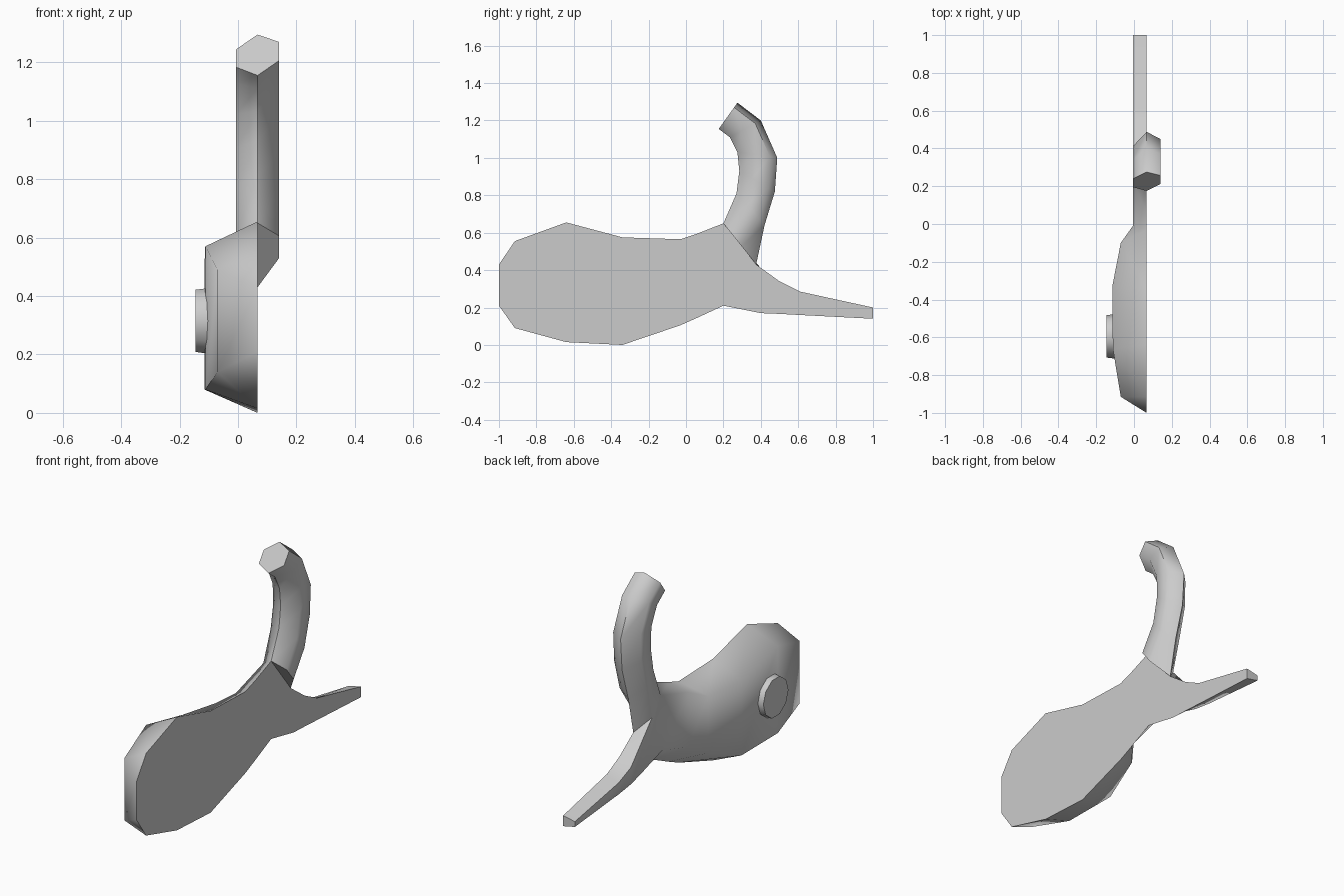
import bpy, bmesh, math
from mathutils import Vector, Matrix

cube = bpy.data.objects.get("Cube")
if cube:
    bpy.data.objects.remove(cube)

MID = 0.067                      # plane of the flat side
SIDE, OUTER = -0.006, 0.14       # sides of the neck

grey = bpy.data.materials.new("light_grey")
grey.use_nodes = True
COLOUR = (0.6, 0.6, 0.6, 1)
grey.diffuse_color = COLOUR
grey.node_tree.nodes["Principled BSDF"].inputs["Base Color"].default_value = COLOUR


def finish(bm, name, angle):
    bmesh.ops.remove_doubles(bm, verts=bm.verts, dist=0.0005)
    bmesh.ops.recalc_face_normals(bm, faces=bm.faces)
    mesh = bpy.data.meshes.new(name)
    bm.to_mesh(mesh)
    bm.free()
    mesh.materials.append(grey)
    ob = bpy.data.objects.new(name, mesh)
    bpy.context.collection.objects.link(ob)
    bpy.ops.object.select_all(action="DESELECT")
    ob.select_set(True)
    bpy.context.view_layer.objects.active = ob
    bpy.ops.object.shade_smooth_by_angle(angle=math.radians(angle))


def face(bm, points):
    bm.faces.new([bm.verts.new(p) for p in points])


def loft(bm, rings):
    for r, s in zip(rings, rings[1:]):
        n = len(r)
        for i in range(n):
            j = (i + 1) % n
            face(bm, (r[i], r[j], s[j], s[i]))


def half_ring(y, top, bottom, side_y, side_x, side_top, side_bottom):
    return [Vector(p) for p in ((MID, y, top), (side_x, side_y, side_top),
                                (side_x, side_y, side_bottom), (MID, y, bottom))]


def neck_ring(front, back, outer=(0.36, 0.82), inner=(0.2, 0.64)):
    a, d = Vector((MID, *front)), Vector((MID, *back))

    def at(t, x):
        p = a.lerp(d, t)
        p.x = x
        return p
    return [a, at(outer[0], OUTER), at(outer[1], OUTER), d,
            at(inner[1], SIDE), at(inner[0], SIDE)]


bm = bmesh.new()

# Curved six-sided neck
neck = [neck_ring((0.2, 0.65), (0.375, 0.43), outer=(0.2, 0.55))]
neck += [neck_ring(f, b) for f, b in (
    ((0.27, 0.81), (0.42, 0.64)),
    ((0.285, 0.93), (0.475, 0.82)),
    ((0.275, 1.03), (0.488, 1.0)),
    ((0.235, 1.11), (0.4, 1.2)),
    ((0.175, 1.155), (0.275, 1.295)))]
loft(bm, neck)
face(bm, neck[-1])
a, b, c, d, c_in, b_in = neck[0]
face(bm, (a, b, c, d))

# Junction between body, neck and tail
f, g = Vector((MID, 0.2, 0.21)), Vector((MID, 0.4, 0.17))
q, s = Vector((SIDE, 0.22, 0.29)), Vector((SIDE, 0.41, 0.23))
face(bm, (a, d, g, f))
face(bm, (b_in, c_in, s, q))
face(bm, (f, q, s, g))

# Half-rounded body, flat on one side
body = [half_ring(*r) for r in (
    (-1.0, 0.43, 0.21, -1.0, MID, 0.43, 0.21),
    (-0.915, 0.555, 0.09, -0.915, -0.07, 0.49, 0.14),
    (-0.64, 0.655, 0.015, -0.66, -0.112, 0.57, 0.08),
    (-0.34, 0.575, 0.0, -0.33, -0.115, 0.5, 0.08),
    (-0.03, 0.565, 0.105, -0.1, -0.07, 0.49, 0.17),
    (0.06, 0.595, 0.145, -0.01, SIDE, 0.53, 0.22))]
loft(bm, body + [[a, b_in, q, f]])

# Tapering tail
tail = [half_ring(*r) for r in (
    (0.5, 0.34, 0.166, 0.5, SIDE, 0.3, 0.205),
    (0.61, 0.285, 0.16, 0.61, SIDE, 0.255, 0.19),
    (1.0, 0.2, 0.14, 1.0, SIDE, 0.185, 0.155))]
loft(bm, [[d, c_in, s, g]] + tail)
face(bm, tail[-1])
finish(bm, "body_with_neck_and_tail", 65)

# Round button on the bulging side
bm = bmesh.new()
bmesh.ops.create_cone(
    bm, cap_ends=True, segments=10, radius1=0.12, radius2=0.112, depth=0.06,
    matrix=Matrix.Translation((-0.115, -0.595, 0.315)) @ Matrix.Rotation(-math.pi / 2, 4, "Y"))
finish(bm, "side_button", 50)
